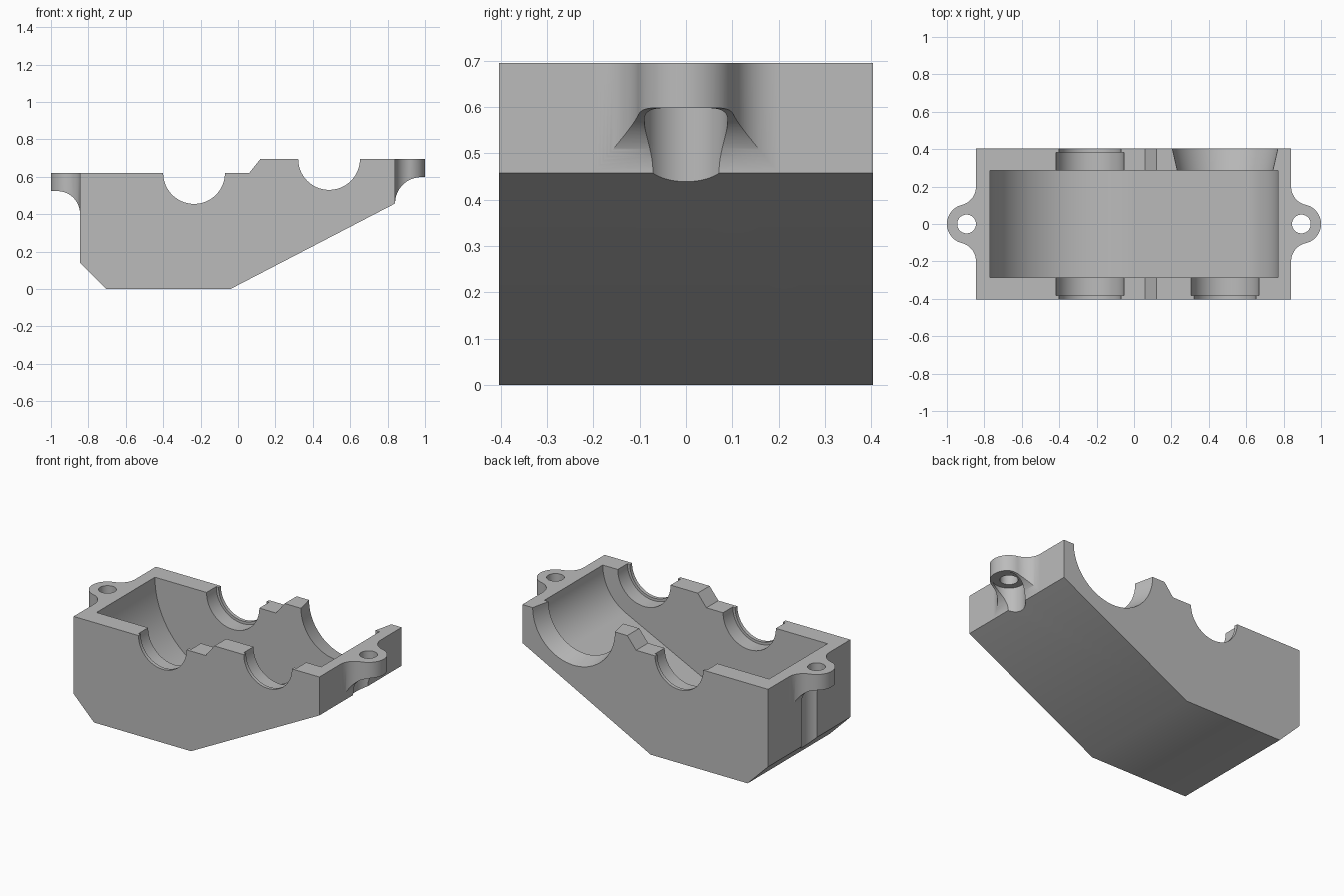
import bpy, bmesh
from math import sin, cos, pi, radians, sqrt, acos, atan2
from mathutils import Matrix, Vector

if "Cube" in bpy.data.objects:
    bpy.data.objects.remove(bpy.data.objects["Cube"], do_unlink=True)

grey = bpy.data.materials.new("cast_grey")
grey.use_nodes = True
grey.diffuse_color = (0.5, 0.5, 0.5, 1)
grey.node_tree.nodes["Principled BSDF"].inputs["Base Color"].default_value = (0.5, 0.5, 0.5, 1)

HALF = 0.403       # half depth of the housing
INNER = 0.286      # half depth of the cavity
SMALL = Vector((0.487, 0.695))    # right shaft axis (x, z)
BIG = Vector((-0.235, 0.62))      # left shaft axis (x, z)


def finish(name, bm):
    bmesh.ops.recalc_face_normals(bm, faces=bm.faces)
    mesh = bpy.data.meshes.new(name)
    bm.to_mesh(mesh)
    bm.free()
    mesh.materials.append(grey)
    ob = bpy.data.objects.new(name, mesh)
    bpy.context.collection.objects.link(ob)
    return ob


def prism(name, points, low, high, axis):
    """Extrude a 2D outline along y (outline in x, z) or z (outline in x, y)."""
    bm = bmesh.new()
    place = (lambda p: (p[0], low, p[1])) if axis == "y" else (lambda p: (p[0], p[1], low))
    face = bm.faces.new([bm.verts.new(place(p)) for p in points])
    new = bmesh.ops.extrude_face_region(bm, geom=[face])["geom"]
    shift = Vector((0, high - low, 0)) if axis == "y" else Vector((0, 0, high - low))
    bmesh.ops.translate(bm, vec=shift, verts=[v for v in new if isinstance(v, bmesh.types.BMVert)])
    return finish(name, bm)


def cylinder(name, centre, r_low, r_high, low, high, axis):
    bm = bmesh.new()
    bmesh.ops.create_cone(bm, cap_ends=True, segments=96, radius1=r_low, radius2=r_high, depth=high - low)
    mid = (low + high) / 2
    if axis == "y":
        bmesh.ops.rotate(bm, matrix=Matrix.Rotation(-pi / 2, 3, "X"), verts=bm.verts)
        bmesh.ops.translate(bm, vec=(centre[0], mid, centre[1]), verts=bm.verts)
    else:
        bmesh.ops.translate(bm, vec=(centre[0], centre[1], mid), verts=bm.verts)
    return finish(name, bm)


def combine(target, tool, operation="DIFFERENCE"):
    mod = target.modifiers.new("combine", "BOOLEAN")
    mod.operation, mod.solver, mod.object = operation, "EXACT", tool
    bpy.context.view_layer.objects.active = target
    bpy.ops.object.modifier_apply(modifier=mod.name)
    bpy.data.objects.remove(tool, do_unlink=True)


def arc(centre, r, start, end, n=24):
    return [(centre[0] + r * cos(start + (end - start) * i / n),
             centre[1] + r * sin(start + (end - start) * i / n)) for i in range(n + 1)]


# Outer block with sloped underside and stepped rim
housing = prism("housing", [(-0.845, 0.14), (-0.705, 0), (-0.04, 0), (0.84, 0.457), (0.84, 0.695),
                            (0.12, 0.695), (0.06, 0.62), (-0.845, 0.62)], -HALF, HALF, "y")

# Mounting ears: round tip, blended into the end wall, arched underneath
TIP, BLEND, HOLE_X = 0.105, 0.1, 0.895
for side, wall, top, arch in ((-1, 0.845, 0.62, 0.12), (1, 0.84, 0.695, 0.14)):
    bottom = top - 0.097
    cx = wall + BLEND
    cy = sqrt((TIP + BLEND) ** 2 - (cx - HOLE_X) ** 2)
    to_blend = atan2(cy, cx - HOLE_X)
    half = arc((cx, cy), BLEND, pi, pi + to_blend, 16)
    tip = arc((HOLE_X, 0), TIP, to_blend, -to_blend, 40)
    outline = ([(wall - 0.03, cy)] + half + tip[1:-1]
               + [(x, -y) for x, y in reversed(half)] + [(wall - 0.03, -cy)])
    ear = prism("ear", [(side * x, y) for x, y in outline], bottom - arch, top, "z")
    under = arc((wall + arch, bottom - arch), arch, pi, pi / 2)
    under += [(1.2, bottom), (1.2, bottom - 0.3), (wall, bottom - 0.3)]
    combine(ear, prism("ear_arch", [(side * x, z) for x, z in under], -0.5, 0.5, "y"))
    combine(housing, ear, "UNION")
    # Screw head channel and screw hole
    spot = (side * HOLE_X, 0)
    combine(housing, cylinder("screw_channel", spot, 0.09, 0.09, -0.2, bottom, "z"))
    combine(housing, cylinder("screw_hole", spot, 0.05, 0.05, 0.3, 1, "z"))

# Gear cavity: two round wells joined by their common tangent
R_BIG, R_SMALL = 0.535, 0.284
gap = SMALL - BIG
tangent = 2 * pi + atan2(gap.y, gap.x) - acos((R_BIG - R_SMALL) / gap.length)
well = arc(BIG, R_BIG, pi, tangent, 48) + arc(SMALL, R_SMALL, tangent, 2 * pi, 32)
well += [(SMALL.x + R_SMALL, 1), (BIG.x - R_BIG, 1)]
combine(housing, prism("gear_cavity", well, -INNER, INNER, "y"))

# Shaft bores with wider bearing seats inside the lip
LIP = HALF - 0.022
combine(housing, cylinder("left_shaft_bore", BIG, 0.165, 0.165, -0.6, 0.6, "y"))
combine(housing, cylinder("left_bearing_seats", BIG, 0.181, 0.181, -LIP, LIP, "y"))
combine(housing, cylinder("right_shaft_bore", SMALL, 0.165, 0.165, -0.6, 0, "y"))
combine(housing, cylinder("right_bearing_seat", SMALL, 0.181, 0.181, -LIP, 0, "y"))

# Wide tapered opening at the back
combine(housing, cylinder("back_opening", SMALL, 0.235, 0.305, 0.196, 0.503, "y"))

# Smooth curved walls, crisp edges
bpy.ops.object.select_all(action="DESELECT")
housing.select_set(True)
bpy.context.view_layer.objects.active = housing
bpy.ops.object.shade_smooth_by_angle(angle=radians(30))
weighted = housing.modifiers.new("flat_walls", "WEIGHTED_NORMAL")
weighted.keep_sharp = True
